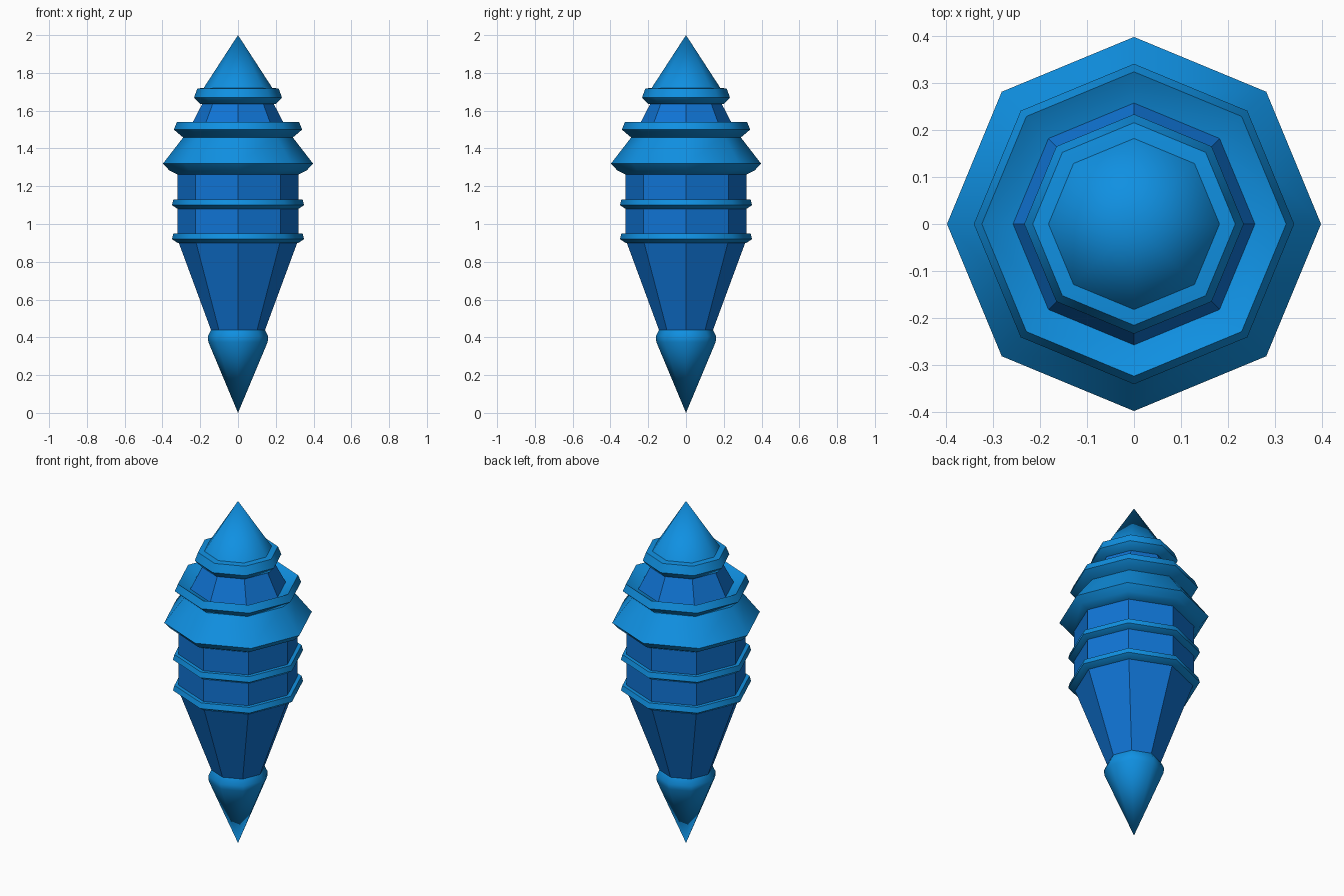
import bpy, bmesh
from math import cos, sin, pi, radians

SIDES = 8

cube = bpy.data.objects.get("Cube")
if cube:
    bpy.data.objects.remove(cube, do_unlink=True)


def make_material(name, rgb):
    mat = bpy.data.materials.new(name)
    mat.use_nodes = True
    mat.diffuse_color = (*rgb, 1)
    mat.node_tree.nodes["Principled BSDF"].inputs["Base Color"].default_value = (*rgb, 1)
    return mat


bright = make_material("bright blue", (0.005, 0.28, 0.76))
deep = make_material("deep blue", (0.005, 0.175, 0.66))


def lathe(name, profile, mat, smooth=False):
    """Turn a closed (radius, height) profile into an eight-sided solid."""
    bm = bmesh.new()
    rings = []
    for r, z in profile:
        if r == 0:
            rings.append([bm.verts.new((0, 0, z))] * SIDES)
        else:
            angles = [2 * pi * i / SIDES for i in range(SIDES)]
            rings.append([bm.verts.new((r * cos(a), r * sin(a), z)) for a in angles])
    for low, high in zip(rings, rings[1:]):
        for i in range(SIDES):
            j = (i + 1) % SIDES
            corners = list(dict.fromkeys((low[i], low[j], high[j], high[i])))
            bm.faces.new(corners)
    bmesh.ops.recalc_face_normals(bm, faces=bm.faces)
    mesh = bpy.data.meshes.new(name)
    bm.to_mesh(mesh)
    bm.free()
    obj = bpy.data.objects.new(name, mesh)
    bpy.context.collection.objects.link(obj)
    mesh.materials.append(mat)
    if smooth:
        bpy.ops.object.select_all(action='DESELECT')
        obj.select_set(True)
        bpy.context.view_layer.objects.active = obj
        bpy.ops.object.shade_smooth_by_angle(angle=radians(50))
    return obj


# Flat faceted core sections
lathe("lower_taper", [(0, 0.42), (0.136, 0.42), (0.317, 0.91), (0, 0.91)], deep)
lathe("body", [(0, 0.91), (0.32, 0.91), (0.32, 1.28), (0, 1.28)], deep)
lathe("neck", [(0, 1.49), (0.265, 1.49), (0.187, 1.64), (0, 1.64)], deep)

# Pointed foot with its collar
lathe("foot_spike", [(0, 0), (0.157, 0.375), (0.16, 0.405),
                     (0.143, 0.44), (0, 0.44)], bright, True)

# Two matching belts around the body
for name, z in (("lower_belt", 0.90), ("upper_belt", 1.08)):
    lathe(name, [(0.30, z), (0.32, z), (0.35, z + 0.02), (0.342, z + 0.05),
                 (0.30, z + 0.05)], bright, True)

# Wide sloping shoulder
lathe("shoulder", [(0, 1.262), (0.32, 1.262), (0.365, 1.285), (0.397, 1.32),
                   (0.285, 1.465), (0, 1.465)], bright, True)

# Upper rim, dished towards the neck
lathe("upper_rim", [(0, 1.455), (0.287, 1.455), (0.34, 1.50), (0.323, 1.54),
                    (0.255, 1.505), (0, 1.505)], bright, True)

# Collar and pointed cap
lathe("cap_collar", [(0, 1.635), (0.20, 1.635), (0.233, 1.67), (0.215, 1.717),
                     (0.17, 1.722), (0, 1.722)], bright, True)
lathe("cap_spike", [(0, 1.72), (0.182, 1.72), (0, 2.0)], bright, True)
